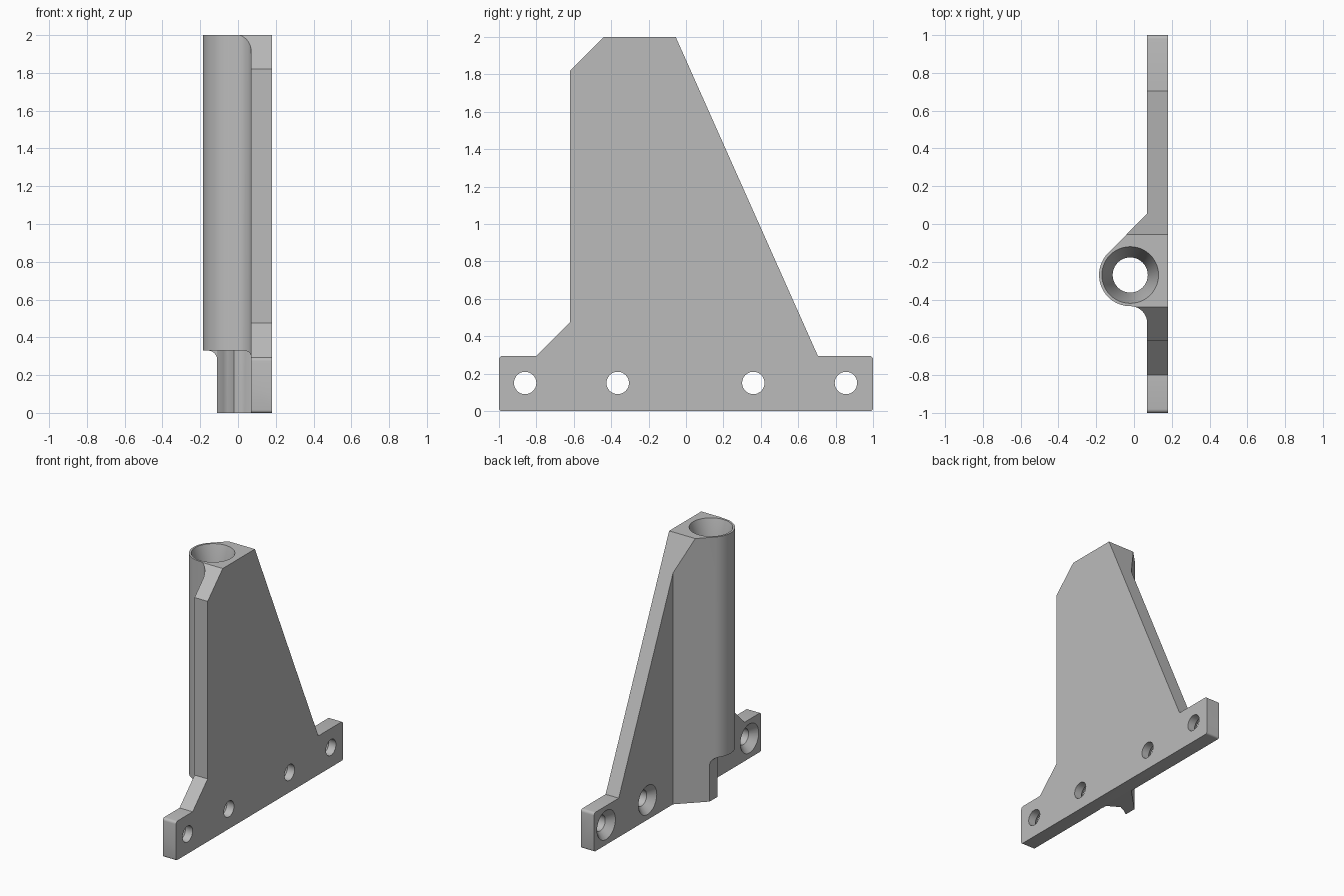
import bpy
import bmesh
from math import sin, cos, pi, radians
from mathutils import Vector

if "Cube" in bpy.data.objects:
    bpy.data.objects.remove(bpy.data.objects["Cube"])

grey = bpy.data.materials.new("plain grey")
grey.use_nodes = True
grey.diffuse_color = (0.5, 0.5, 0.5, 1)
grey.node_tree.nodes["Principled BSDF"].inputs["Base Color"].default_value = (0.5, 0.5, 0.5, 1)


def arc(cx, cy, r, start, end, steps):
    angles = [radians(start + (end - start) * i / steps) for i in range(steps + 1)]
    return [(cx + r * cos(a), cy + r * sin(a)) for a in angles]


def loft(name, sections, axis):
    """Solid through equal-sized 2D outlines placed at positions along an axis."""
    bm = bmesh.new()
    place = {"x": lambda u, v, w: (w, u, v), "z": lambda u, v, w: (u, v, w)}[axis]
    rings = [[bm.verts.new(place(u, v, w)) for u, v in pts] for w, pts in sections]
    n = len(rings[0])
    for a, b in zip(rings, rings[1:]):
        for i in range(n):
            j = (i + 1) % n
            bm.faces.new((a[i], a[j], b[j], b[i]))
    bm.faces.new(rings[0])
    bm.faces.new(rings[-1])
    bmesh.ops.recalc_face_normals(bm, faces=bm.faces)
    mesh = bpy.data.meshes.new(name)
    bm.to_mesh(mesh)
    bm.free()
    mesh.materials.append(grey)
    obj = bpy.data.objects.new(name, mesh)
    bpy.context.collection.objects.link(obj)
    return obj


def prism(name, pts, axis, lo, hi):
    return loft(name, [(lo, pts), (hi, pts)], axis)


def combine(target, tool, operation):
    mod = target.modifiers.new(operation, "BOOLEAN")
    mod.operation = operation
    mod.solver = "EXACT"
    mod.object = tool
    bpy.context.view_layer.objects.active = target
    bpy.ops.object.modifier_apply(modifier=mod.name)
    bpy.data.objects.remove(tool)


def circle(cx, cy, r, n=48):
    return arc(cx, cy, r, 0, 360 - 360 / n, n - 1)


BX, BY = -0.02, -0.27          # centre of the tube
OUT, IN = 0.18, 0.07           # outer and inner plate faces

# Plan of plate, tube, fillet and web
plan = [(OUT, -1), (OUT, 1), (IN, 1), (IN, 0.055)]
plan += arc(BX, BY, 0.165, 135, 270, 28)
plan += arc(BX, -0.525, 0.09, 90, 0, 12)
plan += [(IN, -1)]
bracket = prism("tube_bracket", plan, "z", -0.1, 2.1)

# Side outline trims the whole body
side = arc(-0.985, 0.015, 0.015, 180, 270, 4) + arc(0.985, 0.015, 0.015, 270, 360, 4)
side += arc(0.98, 0.275, 0.02, 0, 90, 4)
side += [(0.705, 0.295), (-0.055, 2), (-0.44, 2), (-0.62, 1.82), (-0.62, 0.475), (-0.8, 0.295)]
side += arc(-0.98, 0.275, 0.02, 90, 180, 4)
combine(bracket, prism("outline", side, "x", -0.5, 0.5), "INTERSECT")

# Clearance under the tube, rounded towards the front
gap = [(BY + 0.052, -0.1), (BY + 0.052, 0.33), (-0.44, 0.33)]
gap += arc(-0.44, 0.23, 0.1, 95, 180, 10) + [(-0.54, -0.1)]
combine(bracket, prism("gap", gap, "x", -0.5, IN), "DIFFERENCE")

# Clearance on the outside of the web, with a filleted ceiling
relief = [(-0.11, 0.28)] + arc(-0.16, 0.28, 0.05, 10, 90, 8) + [(-0.5, 0.33), (-0.5, -0.1), (-0.11, -0.1)]
tool = prism("relief", relief, "x", -0.5, 0.5)
for v in tool.data.vertices:
    w, u, z = v.co
    v.co = Vector((u, w, z))
bm = bmesh.new()
bm.from_mesh(tool.data)
bmesh.ops.recalc_face_normals(bm, faces=bm.faces)
bm.to_mesh(tool.data)
bm.free()
combine(bracket, tool, "DIFFERENCE")

# Hexagonal pocket below the bore
hexagon = arc(BX, BY, 0.104, 30, 330, 5)
combine(bracket, prism("pocket", hexagon, "z", -0.1, 0.33), "DIFFERENCE")

# Bore with a flared mouth
bore = [(-0.1, 0.093), (1.8, 0.093), (2, 0.15), (2.1, 0.1785)]
combine(bracket, loft("bore", [(z, circle(BX, BY, r)) for z, r in bore], "z"), "DIFFERENCE")

# Countersunk screw holes
for y in (-0.86, -0.365, 0.36, 0.855):
    steps = [(IN - 0.01, 0.12), (IN + 0.05, 0.06), (0.3, 0.06)]
    combine(bracket, loft("hole", [(x, circle(y, 0.15, r, 32)) for x, r in steps], "x"), "DIFFERENCE")

bpy.ops.object.select_all(action="DESELECT")
bracket.select_set(True)
bpy.context.view_layer.objects.active = bracket
bpy.ops.object.shade_smooth_by_angle(angle=radians(25))
